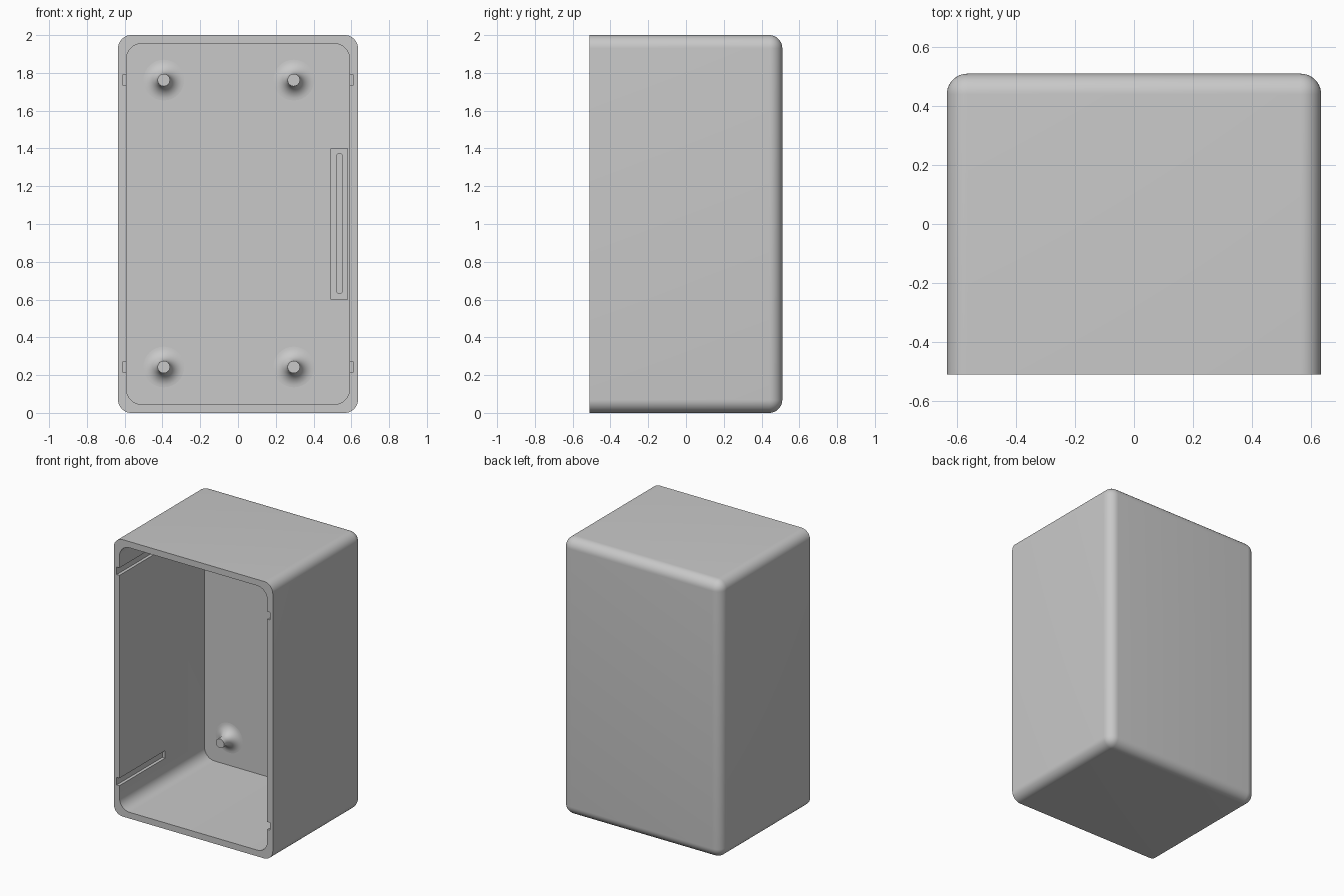
import bpy, bmesh, math
from mathutils import Vector, Matrix

if "Cube" in bpy.data.objects:
    bpy.data.objects.remove(bpy.data.objects["Cube"])

grey = bpy.data.materials.new("plain grey")
grey.use_nodes = True
COLOUR = (0.58, 0.58, 0.58, 1)
grey.diffuse_color = COLOUR
grey.node_tree.nodes["Principled BSDF"].inputs["Base Color"].default_value = COLOUR

FRONT, BACK, FLOOR = -0.51, 0.51, 0.46


def add_object(name, bm):
    bmesh.ops.recalc_face_normals(bm, faces=bm.faces)
    mesh = bpy.data.meshes.new(name)
    bm.to_mesh(mesh)
    bm.free()
    obj = bpy.data.objects.new(name, mesh)
    bpy.context.collection.objects.link(obj)
    mesh.materials.append(grey)
    return obj


def box(name, low, high, radius=0, rounded=lambda a, b: True, segments=10):
    """Box between two corners, with the edges chosen by a rule rounded."""
    low, high = Vector(low), Vector(high)
    bm = bmesh.new()
    bmesh.ops.create_cube(bm, size=1)
    for v in bm.verts:
        v.co = (low + high) / 2 + v.co * (high - low)
    if radius:
        edges = [e for e in bm.edges if rounded(e.verts[0].co, e.verts[1].co)]
        bmesh.ops.bevel(bm, geom=edges, offset=radius, segments=segments,
                        profile=0.5, affect='EDGES')
    return add_object(name, bm)


def activate(obj):
    bpy.ops.object.select_all(action='DESELECT')
    obj.select_set(True)
    bpy.context.view_layer.objects.active = obj


def cut(obj, cutter):
    cutter.hide_render = True
    mod = obj.modifiers.new("cut", 'BOOLEAN')
    mod.operation, mod.solver, mod.object = 'DIFFERENCE', 'EXACT', cutter
    activate(obj)
    bpy.ops.object.modifier_apply(modifier=mod.name)
    bpy.data.objects.remove(cutter)


def smooth(obj):
    activate(obj)
    bpy.ops.object.shade_smooth_by_angle(angle=math.radians(30))


def along_y(a, b):
    return abs(a.y - b.y) > 0.1


# Open-fronted case: rounded everywhere except round the front rim
case = box("case", (-0.635, FRONT, 0), (0.635, BACK, 2), 0.07,
           lambda a, b: max(a.y, b.y) > 0)
cut(case, box("cavity_cutter", (-0.59, -0.7, 0.045), (0.59, FLOOR, 1.955),
              0.08, along_y))

# Two lid grooves in each side wall
for side in (-1, 1):
    for z in (0.243, 1.762):
        x1, x2 = sorted((side * 0.55, side * 0.612))
        cut(case, box("groove_cutter", (x1, -0.7, z - 0.027), (x2, 0.01, z + 0.027)))
smooth(case)


# Mounting posts with a flared foot
def post(name, x, z):
    tip, fillet, height = 0.033, 0.075, 0.105
    profile = [(tip + fillet * (1 - math.sin(a)), fillet * (1 - math.cos(a)))
               for a in (math.pi / 2 * i / 10 for i in range(11))]
    profile += [(tip, height), (0, height)]
    bm = bmesh.new()
    verts = [bm.verts.new((r, -h, 0)) for r, h in profile]
    edges = [bm.edges.new(pair) for pair in zip(verts, verts[1:])]
    bmesh.ops.spin(bm, geom=verts + edges, cent=(0, 0, 0), axis=(0, 1, 0),
                   angle=math.tau, steps=32, use_duplicate=False)
    bmesh.ops.remove_doubles(bm, verts=bm.verts, dist=0.0001)
    bmesh.ops.transform(bm, matrix=Matrix.Translation((x, FLOOR, z)), verts=bm.verts)
    smooth(add_object(name, bm))


for level, z in (("lower", 0.243), ("upper", 1.762)):
    for side, x in (("right", -0.393), ("left", 0.295)):
        post(f"{level}_{side}_post", x, z)

# Slotted board holder beside the left wall
holder = box("board_holder", (0.49, 0.31, 0.6), (0.583, FLOOR + 0.005, 1.4))
cut(holder, box("slot_cutter", (0.523, 0.2, 0.635), (0.552, 0.42, 1.37),
                0.006, along_y, 3))
smooth(holder)
